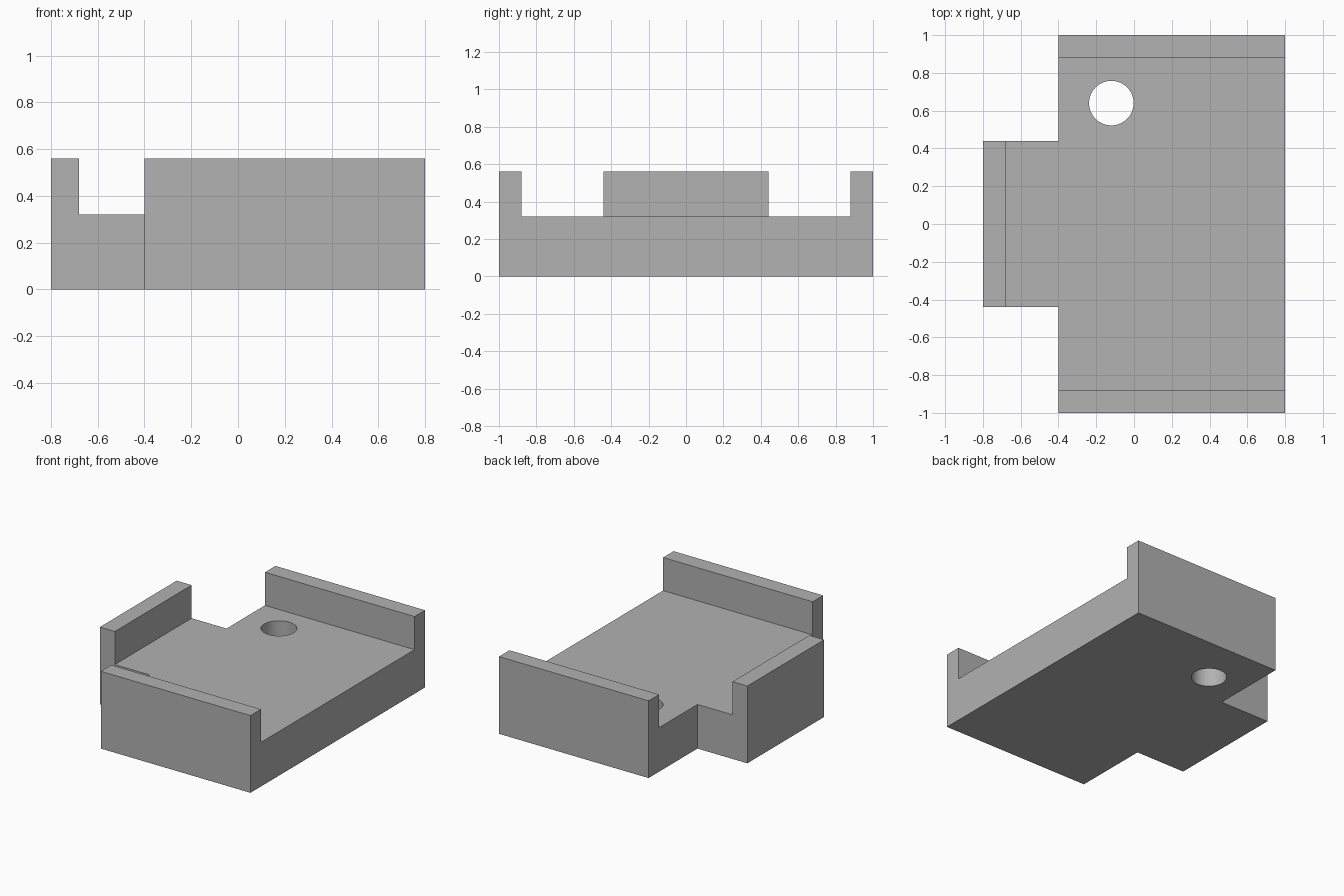
import bpy
import bmesh
from mathutils import Matrix, Vector

cube = bpy.data.objects.get("Cube")
if cube:
    bpy.data.objects.remove(cube, do_unlink=True)

HEIGHT, FLOOR, WALL = 0.56, 0.32, 0.12
TAB_X, BODY_X, END_X = -0.8, -0.4, 0.8
TAB_Y, END_Y = 0.44, 1.0

grey = bpy.data.materials.new("plain grey")
grey.use_nodes = True
colour = (0.445, 0.445, 0.445, 1)
grey.diffuse_color = colour
grey.node_tree.nodes["Principled BSDF"].inputs["Base Color"].default_value = colour


def add_object(name, bm):
    bmesh.ops.recalc_face_normals(bm, faces=bm.faces)
    mesh = bpy.data.meshes.new(name)
    bm.to_mesh(mesh)
    bm.free()
    mesh.materials.append(grey)
    obj = bpy.data.objects.new(name, mesh)
    bpy.context.collection.objects.link(obj)
    return obj


def add_prism(name, outline, bottom, top):
    bm = bmesh.new()
    face = bm.faces.new([bm.verts.new((x, y, bottom)) for x, y in outline])
    new = bmesh.ops.extrude_face_region(bm, geom=[face])["geom"]
    verts = [v for v in new if isinstance(v, bmesh.types.BMVert)]
    bmesh.ops.translate(bm, verts=verts, vec=(0, 0, top - bottom))
    return add_object(name, bm)


def cut(target, cutter):
    cutter.hide_render = True
    mod = target.modifiers.new("cut", "BOOLEAN")
    mod.operation = "DIFFERENCE"
    mod.solver = "EXACT"
    mod.object = cutter
    bpy.context.view_layer.objects.active = target
    bpy.ops.object.modifier_apply(modifier=mod.name)
    bpy.data.objects.remove(cutter, do_unlink=True)


# Solid tray block with a side tab, traced around half and mirrored in y
half = [(END_X, END_Y), (BODY_X, END_Y), (BODY_X, TAB_Y), (TAB_X, TAB_Y)]
outline = half + [(x, -y) for x, y in reversed(half)]
tray = add_prism("tray", outline, 0, HEIGHT)

# Open channel that leaves the two end walls and the tab wall
inner_x, inner_y, over = TAB_X + WALL, END_Y - WALL, END_X + 0.2
channel = [(inner_x, -inner_y), (over, -inner_y), (over, inner_y), (inner_x, inner_y)]
cut(tray, add_prism("channel_cutter", channel, FLOOR, HEIGHT + 0.2))

# Round through hole near the back corner
bm = bmesh.new()
bmesh.ops.create_cone(bm, cap_ends=True, segments=64, radius1=0.118, radius2=0.118,
                      depth=1, matrix=Matrix.Translation(Vector((-0.12, 0.64, 0.2))))
cut(tray, add_object("hole_cutter", bm))

# Smooth hole wall, sharp block edges
bpy.ops.object.select_all(action="DESELECT")
tray.select_set(True)
bpy.context.view_layer.objects.active = tray
bpy.ops.object.shade_smooth_by_angle()
